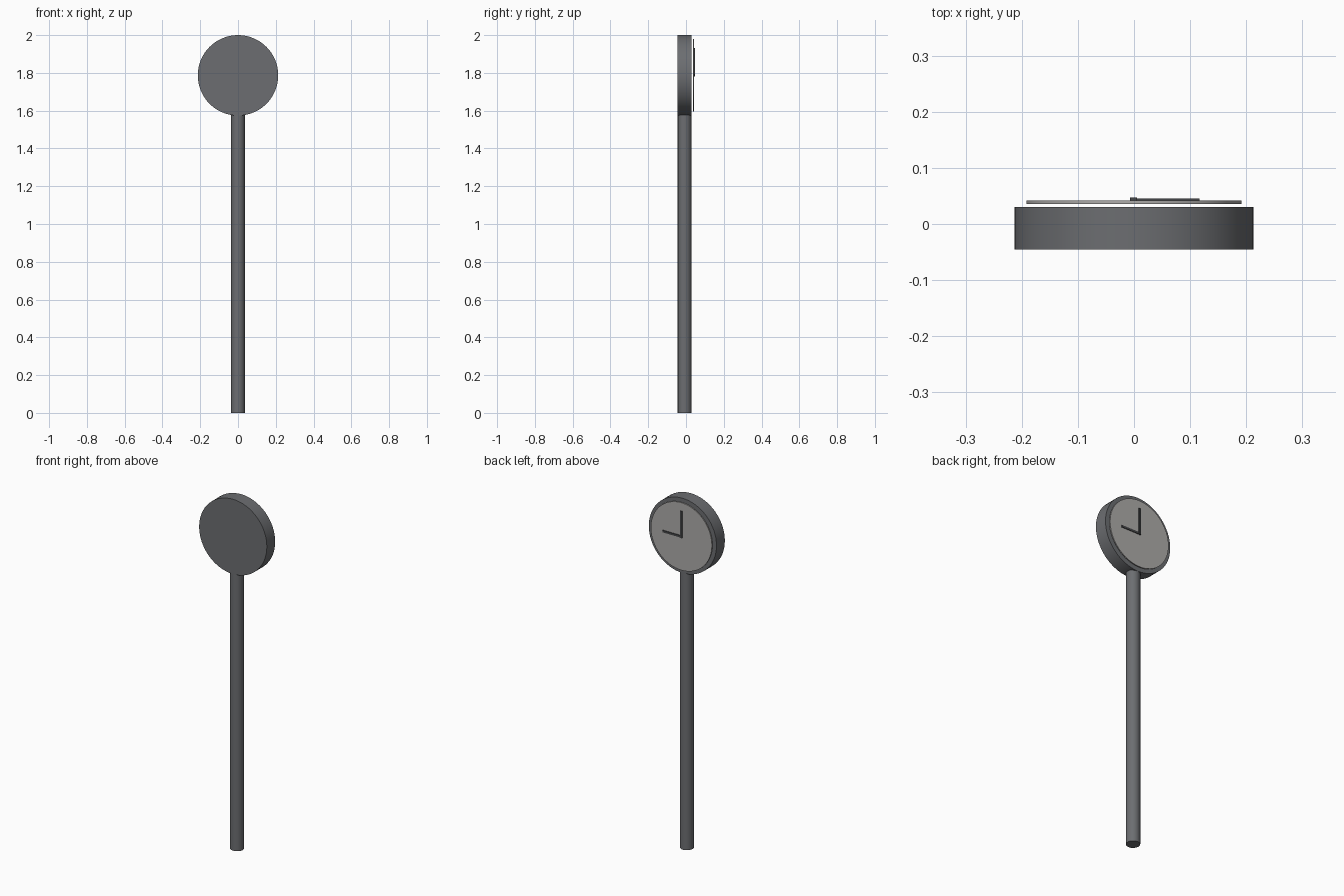
import bpy, math

if "Cube" in bpy.data.objects:
    bpy.data.objects.remove(bpy.data.objects["Cube"], do_unlink=True)


def make_material(name, colour):
    mat = bpy.data.materials.new(name)
    mat.use_nodes = True
    mat.diffuse_color = (*colour, 1)
    mat.node_tree.nodes["Principled BSDF"].inputs["Base Color"].default_value = (*colour, 1)
    return mat


metal = make_material("dark grey metal", (0.15, 0.155, 0.165))
dial = make_material("pale grey dial", (0.42, 0.41, 0.40))
black = make_material("charcoal hands", (0.06, 0.062, 0.066))

CENTRE_Z = 1.787


def cylinder(name, radius, depth, location, mat, sides, facing_back=False):
    rotation = (math.pi / 2, 0, 0) if facing_back else (0, 0, 0)
    bpy.ops.mesh.primitive_cylinder_add(vertices=sides, radius=radius, depth=depth,
                                        location=location, rotation=rotation)
    obj = bpy.context.object
    obj.name = name
    obj.data.materials.append(mat)
    bpy.ops.object.shade_smooth_by_angle(angle=math.radians(40))


def box(name, low, high, mat):
    bpy.ops.mesh.primitive_cube_add(size=1, location=[(a + b) / 2 for a, b in zip(low, high)])
    obj = bpy.context.object
    obj.name = name
    obj.scale = [b - a for a, b in zip(low, high)]
    obj.data.materials.append(mat)


# Post and round housing share the same depth
cylinder("post", 0.0365, 1.59, (0, -0.0075, 0.795), metal, 16)
cylinder("clock_housing", 0.213, 0.075, (0, -0.0075, CENTRE_Z), metal, 64, True)

# Dial plate stands just off the back of the housing
cylinder("clock_dial", 0.192, 0.006, (0, 0.039, CENTRE_Z), dial, 64, True)

# Hands showing nine o'clock
box("hour_hand", (-0.006, 0.042, CENTRE_Z - 0.006), (0.117, 0.0455, CENTRE_Z + 0.006), black)
box("minute_hand", (-0.007, 0.042, CENTRE_Z - 0.007), (0.005, 0.0475, CENTRE_Z + 0.146), black)
